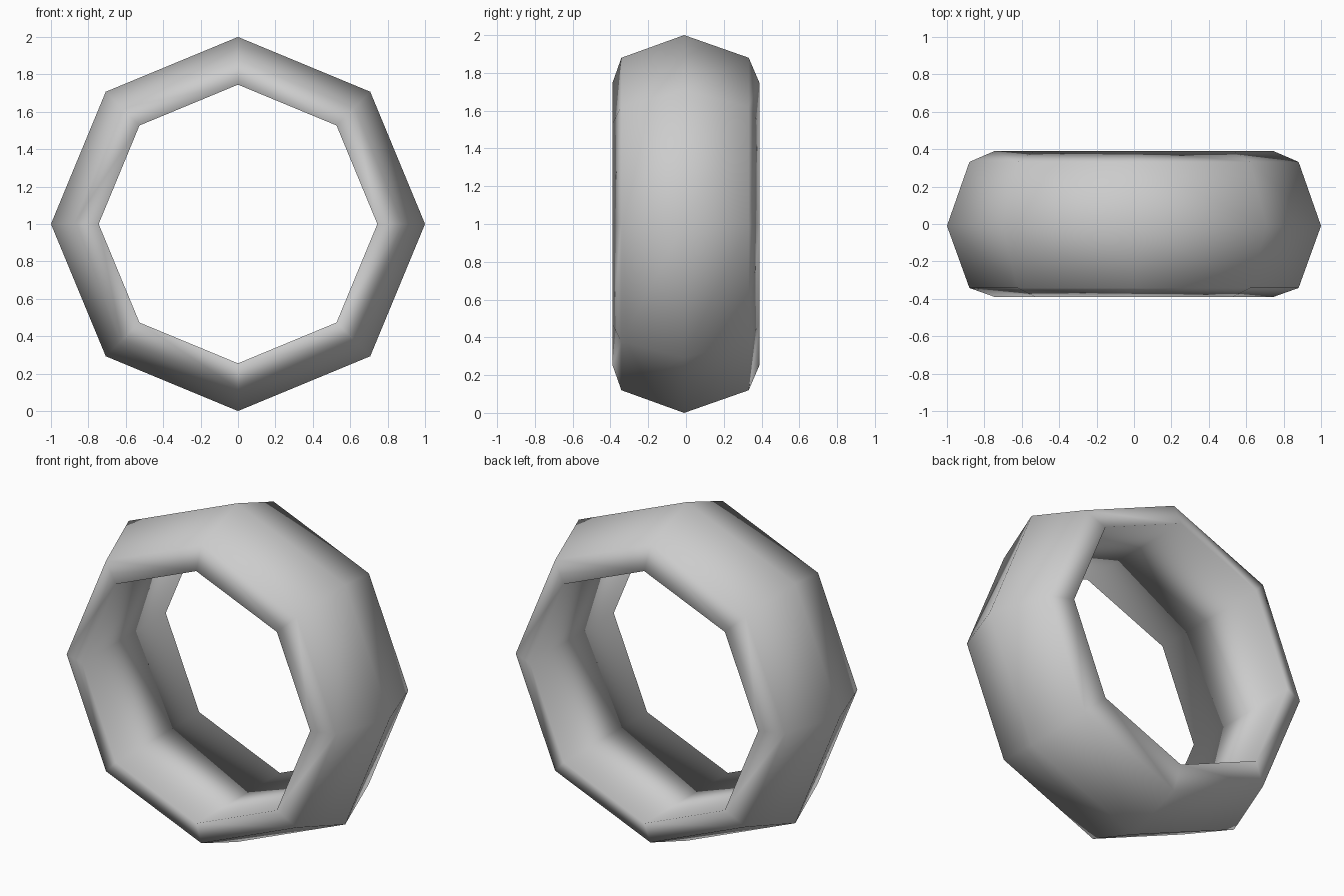
import bpy
import bmesh
from math import sin, cos, pi

cube = bpy.data.objects.get("Cube")
if cube:
    bpy.data.objects.remove(cube, do_unlink=True)

SIDES = 8
# Closed cross-section as (y, radius): front lip, tread, back lip, then flat bore
PROFILE = [(-0.39, 0.745), (-0.342, 0.88), (-0.01, 1), (0.332, 0.88), (0.39, 0.745)]

grey = bpy.data.materials.new("mid grey")
grey.use_nodes = True
colour = (0.604, 0.604, 0.604, 1)
grey.diffuse_color = colour
grey.node_tree.nodes["Principled BSDF"].inputs["Base Color"].default_value = colour

# Solid ring: the profile swept around the y axis
bm = bmesh.new()
angles = [2 * pi * i / SIDES for i in range(SIDES)]
rings = [[bm.verts.new((radius * cos(a), y, 1 + radius * sin(a))) for a in angles]
         for y, radius in PROFILE]

# Join each ring to the next; the last pair closes the bore
for front, back in zip(rings, rings[1:] + rings[:1]):
    for i in range(SIDES):
        j = (i + 1) % SIDES
        face = bm.faces.new((front[i], back[i], back[j], front[j]))
        face.smooth = True
bmesh.ops.recalc_face_normals(bm, faces=bm.faces)

mesh = bpy.data.meshes.new("tyre_ring")
bm.to_mesh(mesh)
bm.free()
mesh.materials.append(grey)
tyre = bpy.data.objects.new("tyre_ring", mesh)
bpy.context.collection.objects.link(tyre)
